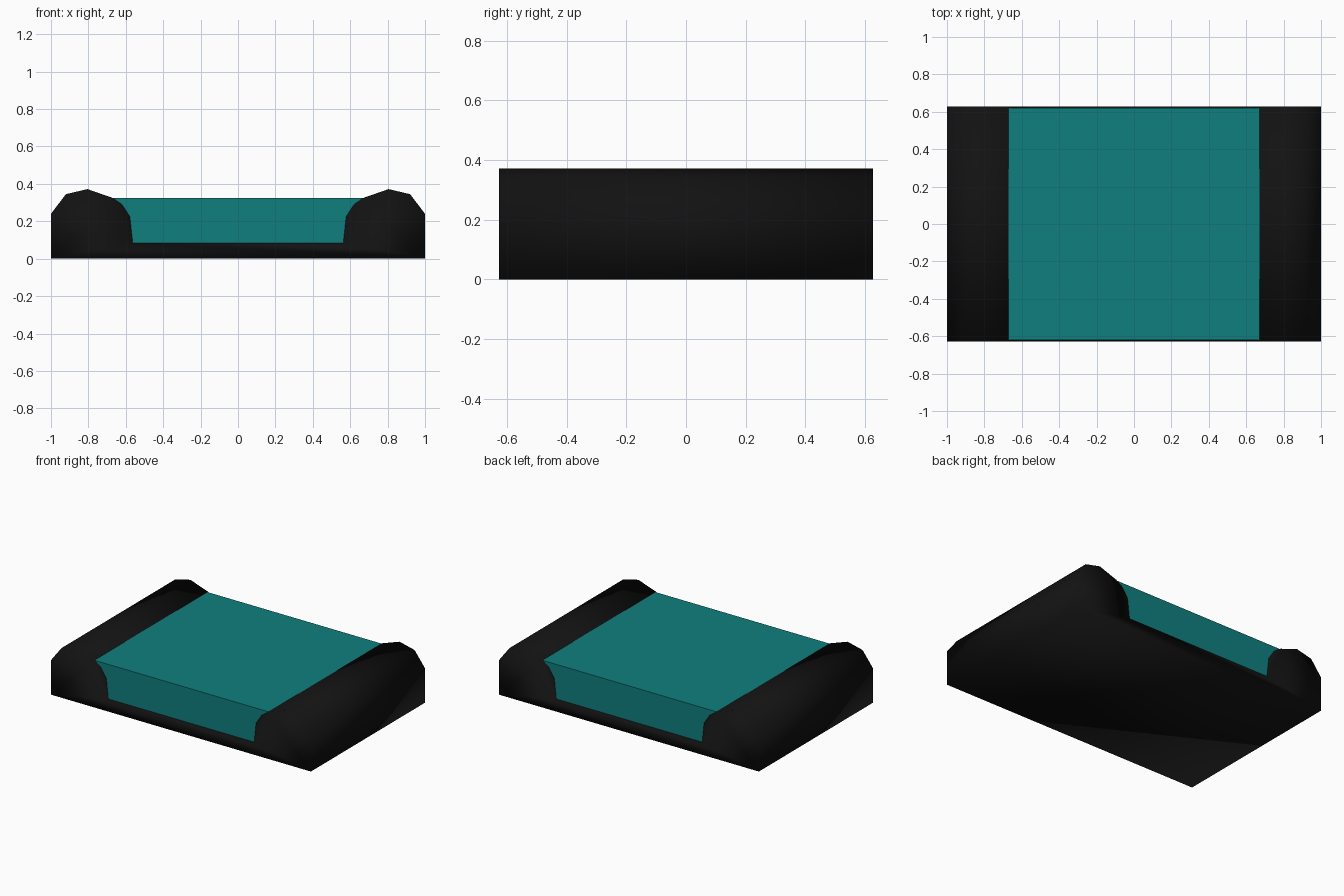
import bpy, bmesh

if "Cube" in bpy.data.objects:
    bpy.data.objects.remove(bpy.data.objects["Cube"])


def material(name, rgb):
    m = bpy.data.materials.new(name)
    m.diffuse_color = (*rgb, 1)
    m.use_nodes = True
    m.node_tree.nodes["Principled BSDF"].inputs["Base Color"].default_value = m.diffuse_color
    return m


def extrude_profile(name, points, half_depth, mat, smooth):
    """Extrude an x-z outline along y, centred on y = 0."""
    bm = bmesh.new()
    face = bm.faces.new([bm.verts.new((x, -half_depth, z)) for x, z in points])
    new = bmesh.ops.extrude_face_region(bm, geom=[face])["geom"]
    verts = [v for v in new if isinstance(v, bmesh.types.BMVert)]
    bmesh.ops.translate(bm, verts=verts, vec=(0, 2 * half_depth, 0))
    bmesh.ops.recalc_face_normals(bm, faces=bm.faces)
    for f in bm.faces:
        f.smooth = smooth
    mesh = bpy.data.meshes.new(name)
    bm.to_mesh(mesh)
    bm.free()
    obj = bpy.data.objects.new(name, mesh)
    bpy.context.collection.objects.link(obj)
    mesh.materials.append(mat)
    return obj


black = material("black", (0.006, 0.006, 0.006))
teal = material("teal", (0.005, 0.21, 0.21))

# Channel bed with a rounded bank on each side
left = [(-1, 0), (-1, 0.24), (-0.92, 0.345), (-0.805, 0.372), (-0.67, 0.325),
        (-0.62, 0.29), (-0.578, 0.225), (-0.563, 0.085)]
right = [(-x, z) for x, z in reversed(left)]
extrude_profile("channel_banks", left + right, 0.627, black, True)

# Filling slab, its sides buried in the banks
w = 0.675
extrude_profile("channel_filling", [(-w, 0.04), (-w, 0.325), (w, 0.325), (w, 0.04)],
                0.621, teal, False)
